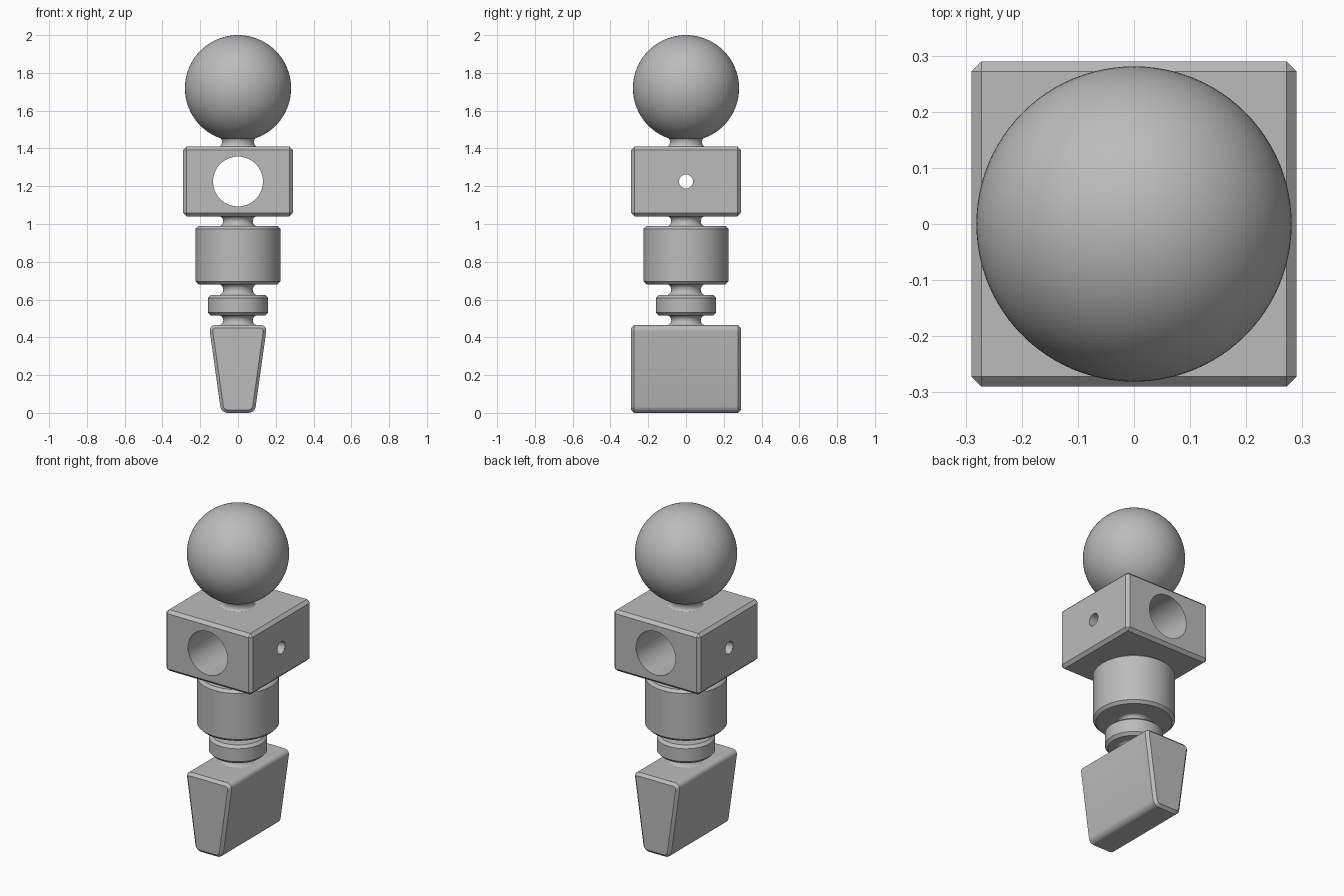
import bpy, bmesh, math
from mathutils import Matrix

if "Cube" in bpy.data.objects:
    bpy.data.objects.remove(bpy.data.objects["Cube"], do_unlink=True)

GREY = (0.5, 0.5, 0.5, 1)
grey = bpy.data.materials.new("plain grey")
grey.use_nodes = True
grey.diffuse_color = GREY
grey.node_tree.nodes["Principled BSDF"].inputs["Base Color"].default_value = GREY


def finish(name, bm):
    bmesh.ops.recalc_face_normals(bm, faces=bm.faces)
    mesh = bpy.data.meshes.new(name)
    bm.to_mesh(mesh)
    bm.free()
    mesh.materials.append(grey)
    obj = bpy.data.objects.new(name, mesh)
    bpy.context.collection.objects.link(obj)
    return obj


def smooth(obj):
    bpy.ops.object.select_all(action="DESELECT")
    obj.select_set(True)
    bpy.context.view_layer.objects.active = obj
    bpy.ops.object.shade_smooth_by_angle(angle=math.radians(30))


def lathe(name, profile, steps=96):
    """Spin an (radius, z) profile that starts and ends on the axis."""
    bm = bmesh.new()
    verts = [bm.verts.new((r, 0, z)) for r, z in profile]
    edges = [bm.edges.new(pair) for pair in zip(verts, verts[1:])]
    bmesh.ops.spin(bm, geom=verts + edges, cent=(0, 0, 0), axis=(0, 0, 1),
                   angle=math.tau, steps=steps)
    bmesh.ops.remove_doubles(bm, verts=bm.verts, dist=1e-5)
    smooth(finish(name, bm))


def drum(name, r, z0, z1, c=0.016):
    lathe(name, [(0, z0), (r - c, z0), (r, z0 + c),
                 (r, z1 - c), (r - c, z1), (0, z1)])


def neck(name, z0, z1, r=0.105, waist=0.027):
    """Waisted link with a hollow curved flank."""
    mid, half = (z0 + z1) / 2, (z1 - z0) / 2
    arc = [math.pi * i / 12 for i in range(13)]
    flank = [(r - waist * math.sin(a), mid - half * math.cos(a)) for a in arc]
    lathe(name, [(0, z0)] + flank + [(0, z1)])


# Wedge foot: rounded tapered outline, with chamfered end faces
bm = bmesh.new()
outline = [(-0.089, 0), (0.089, 0), (0.154, 0.465), (-0.154, 0.465)]
face = bm.faces.new([bm.verts.new((x, -0.29, z)) for x, z in outline])
bmesh.ops.bevel(bm, geom=list(bm.verts), offset=0.034, segments=8,
                profile=0.5, affect="VERTICES")
ext = bmesh.ops.extrude_face_region(bm, geom=list(bm.faces))
moved = [g for g in ext["geom"] if isinstance(g, bmesh.types.BMVert)]
bmesh.ops.translate(bm, verts=moved, vec=(0, 0.58, 0))
bmesh.ops.recalc_face_normals(bm, faces=bm.faces)
rims = [e for e in bm.edges if abs(e.verts[0].co.y - e.verts[1].co.y) < 1e-4]
bmesh.ops.bevel(bm, geom=rims, offset=0.016, segments=1, affect="EDGES")
smooth(finish("wedge_foot", bm))

# Round drums
drum("collar", 0.16, 0.515, 0.625)
drum("barrel", 0.225, 0.68, 0.99)

# Waisted necks between the parts
neck("foot_neck", 0.463, 0.517)
neck("collar_neck", 0.623, 0.682)
neck("barrel_neck", 0.988, 1.042)
neck("ball_neck", 1.408, 1.46, waist=0.02)

# Chamfered block with a large and a small cross bore
bm = bmesh.new()
bmesh.ops.create_cube(bm, size=1, matrix=Matrix.Translation((0, 0, 1.225))
                      @ Matrix.Diagonal((0.58, 0.58, 0.37, 1)))
bmesh.ops.bevel(bm, geom=list(bm.edges), offset=0.018, segments=1, affect="EDGES")
block = finish("drilled_block", bm)
bpy.context.view_layer.objects.active = block
for radius, axis in ((0.132, "X"), (0.037, "Y")):
    bm = bmesh.new()
    bmesh.ops.create_cone(bm, cap_ends=True, segments=64, radius1=radius,
                          radius2=radius, depth=1,
                          matrix=Matrix.Translation((0, 0, 1.225))
                          @ Matrix.Rotation(math.pi / 2, 4, axis))
    cutter = finish("bore_cutter", bm)
    cutter.hide_render = True
    cut = block.modifiers.new("bore", "BOOLEAN")
    cut.operation, cut.solver, cut.object = "DIFFERENCE", "EXACT", cutter
    bpy.ops.object.modifier_apply(modifier=cut.name)
    bpy.data.objects.remove(cutter, do_unlink=True)
smooth(block)

# Ball on top
bm = bmesh.new()
bmesh.ops.create_uvsphere(bm, u_segments=96, v_segments=48, radius=0.281,
                          matrix=Matrix.Translation((0, 0, 1.719)))
smooth(finish("ball", bm))
